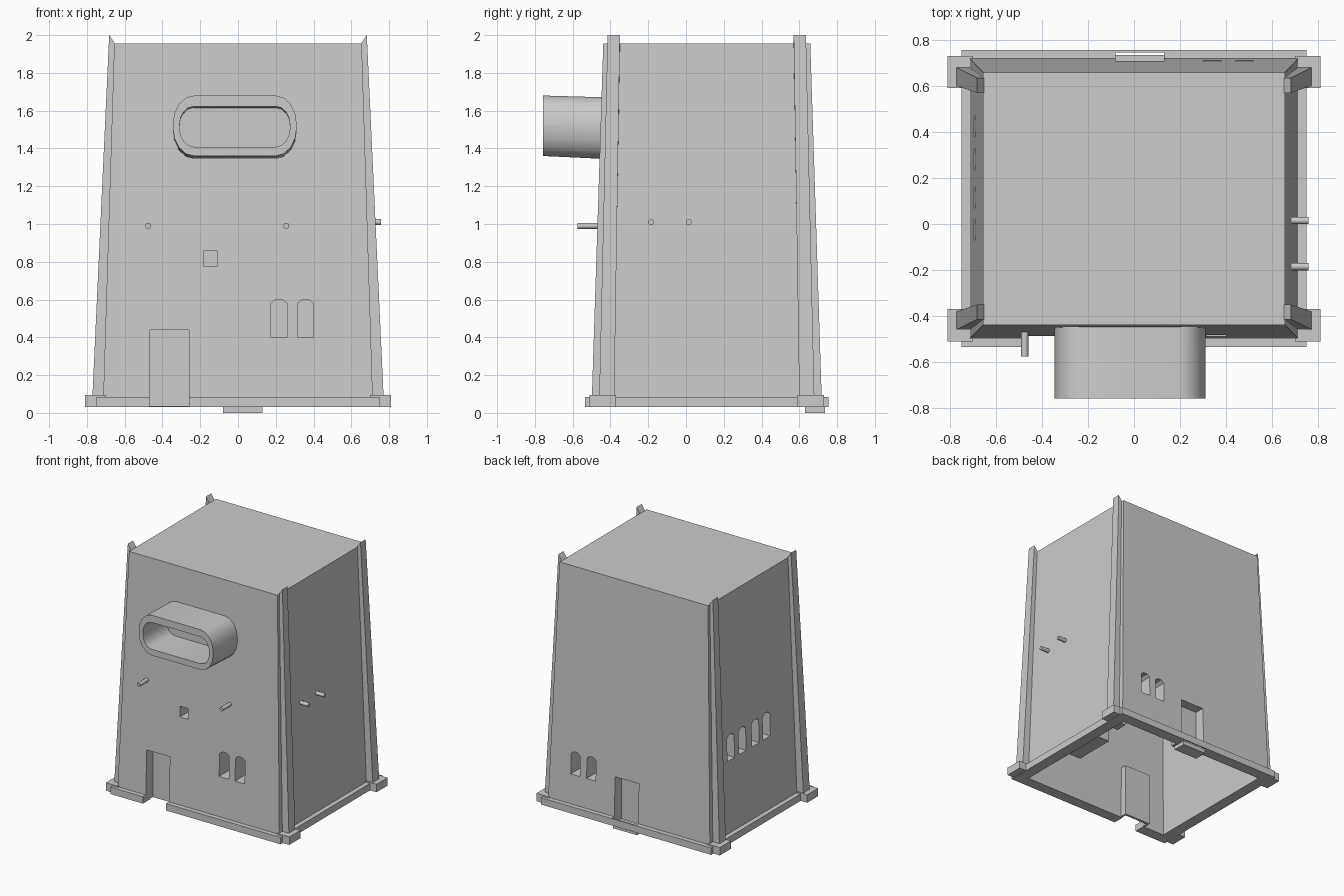
import bpy, bmesh, math
from mathutils import Vector

old = bpy.data.objects.get("Cube")
if old:
    bpy.data.objects.remove(old)

grey = bpy.data.materials.new("plain_grey")
grey.use_nodes = True
grey.diffuse_color = (0.6, 0.6, 0.6, 1)
grey.node_tree.nodes["Principled BSDF"].inputs["Base Color"].default_value = (0.6, 0.6, 0.6, 1)

MID_Y = 0.11  # centre of the tower plan


def finish(name, bm):
    bmesh.ops.recalc_face_normals(bm, faces=bm.faces)
    mesh = bpy.data.meshes.new(name)
    bm.to_mesh(mesh)
    bm.free()
    mesh.materials.append(grey)
    obj = bpy.data.objects.new(name, mesh)
    bpy.context.collection.objects.link(obj)
    return obj


def loft(name, *loops):
    """Closed solid through matching loops of points."""
    bm = bmesh.new()
    rings = [[bm.verts.new(p) for p in loop] for loop in loops]
    n = len(rings[0])
    for a, b in zip(rings, rings[1:]):
        for i in range(n):
            j = (i + 1) % n
            bm.faces.new((a[i], a[j], b[j], b[i]))
    bm.faces.new(rings[0])
    bm.faces.new(rings[-1])
    return finish(name, bm)


def rect(x0, x1, y0, y1, z):
    return [(x0, y0, z), (x1, y0, z), (x1, y1, z), (x0, y1, z)]


def box(name, x0, x1, y0, y1, z0, z1):
    return loft(name, rect(x0, x1, y0, y1, z0), rect(x0, x1, y0, y1, z1))


def plan(hx, hy, z):
    return rect(-hx, hx, MID_Y - hy, MID_Y + hy, z)


def boolean(target, tool, operation):
    mod = target.modifiers.new("bool", 'BOOLEAN')
    mod.operation, mod.solver, mod.object = operation, 'EXACT', tool
    bpy.context.view_layer.objects.active = target
    bpy.ops.object.modifier_apply(modifier=mod.name)
    bpy.data.objects.remove(tool)


def opening(u0, u1, z0, z1, wall, a, b, arch):
    """Cutter with a flat or chamfered head, running from depth a to b."""
    w = (u1 - u0) * 0.4
    c = (u0 + u1) / 2
    prof = [(u0, z0), (u1, z0), (u1, z1), (u0, z1)]
    if arch:
        prof[2:] = [(u1, z1 - .02), (c + w / 2, z1), (c - w / 2, z1), (u0, z1 - .02)]
    place = (lambda u, d, z: (d, u, z)) if wall == "x" else (lambda u, d, z: (u, d, z))
    return loft("cutter", *[[place(u, d, z) for u, z in prof] for d in (a, b)])


# Hollow tapered tower, open underneath
tower = loft("tower_walls", plan(.715, .61, .03), plan(.655, .548, 1.955))
boolean(tower, loft("cutter", plan(.665, .56, -.02), plan(.61, .50, 1.91)), 'DIFFERENCE')

# Plinth ring
plinth = box("plinth", -.75, .75, -.535, .755, .03, .085)
boolean(plinth, box("cutter", -.66, .66, -.445, .665, 0, .12), 'DIFFERENCE')

# Openings: span, sill, head, wall axis, outer depth, inner depth, arched
recesses = [
    (-.465, -.26, -.05, .44, "y", -.6, -.41, False),
    (-.18, -.11, .775, .86, "y", -.6, -.35, False),
    (.175, .26, .40, .60, "y", -.6, -.12, True),
    (.315, .40, .40, .60, "y", -.6, -.12, True),
    (-.08, .13, .03, .40, "y", .745, .63, False),
    (.30, .38, .32, .50, "y", .8, .53, True),
    (.44, .52, .32, .50, "y", .8, .53, True),
]
recesses += [(y - .045, y + .045, .65, .85, "x", -.8, -.53, True)
             for y in (.425, .28, .115, -.025)]
# Casings that close each opening on the inside
for u0, u1, z0, z1, wall, a, b, arch in recesses:
    s = math.copysign(1, b - a)
    start = (-.45 if s > 0 else .67) if wall == "y" else -.67
    boolean(tower, opening(u0 - .015, u1 + .015, max(z0 - .015, .035), z1 + .015,
                           wall, start, b + s * .02, False), 'UNION')
for r in recesses:
    boolean(tower, opening(*r), 'DIFFERENCE')
boolean(plinth, opening(*recesses[0]), 'DIFFERENCE')
boolean(plinth, opening(*recesses[4]), 'DIFFERENCE')

# Threshold under the back door
box("back_threshold", -.08, .13, .63, .735, 0, .032)

# Corner pillars with slanted tops, and their foot blocks
for sx, side in ((1, "left"), (-1, "right")):
    for sy, end in ((-1, "front"), (1, "back")):
        def pt(x, y, z):
            return (sx * x, MID_Y + sy * y, z)
        low = [pt(.69, .49, .06), pt(.772, .49, .06), pt(.772, .57, .06), pt(.69, .57, .06)]
        top = [pt(.635, .46, 1.93), pt(.682, .46, 2), pt(.682, .525, 2), pt(.635, .525, 1.93)]
        loft(f"{end}_{side}_pillar", low, top)
        xs = sorted((sx * .70, sx * .81))
        ys = sorted((MID_Y + sy * .48, MID_Y + sy * .62))
        box(f"{end}_{side}_foot", *xs, *ys, .032, .095)


# Projecting rounded window hood
def stadium(cx, cz, hx, hz, r, y):
    pts = []
    for k, (qx, qz) in enumerate(((1, 1), (-1, 1), (-1, -1), (1, -1))):
        for i in range(5):
            t = math.pi / 2 * (k + i / 4)
            pts.append((cx + qx * (hx - r) + r * math.cos(t), y,
                        cz + qz * (hz - r * 1.35) + r * 1.35 * math.sin(t)))
    return pts


hood = loft("window_hood", stadium(-.017, 1.52, .328, .16, .112, -.757),
            stadium(-.017, 1.508, .328, .163, .112, -.44))
boolean(hood, loft("cutter", stadium(-.017, 1.517, .293, .107, .075, -.8),
                   stadium(-.017, 1.508, .293, .107, .075, -.46)), 'DIFFERENCE')


# Round pegs
def peg(name, start, end):
    start, end = Vector(start), Vector(end)
    axis = end - start
    bm = bmesh.new()
    bmesh.ops.create_cone(bm, cap_ends=True, segments=8, radius1=.016, radius2=.016,
                          depth=axis.length)
    bm.transform(axis.to_track_quat('Z', 'Y').to_matrix().to_4x4())
    bmesh.ops.translate(bm, vec=(start + end) / 2, verts=bm.verts)
    return finish(name, bm)


smooth = [hood]
for i, x in enumerate((-.475, .255)):
    smooth.append(peg(f"front_peg_{i + 1}", (x, -.44, .99), (x, -.575, .99)))
for i, y in enumerate((-.185, .015)):
    smooth.append(peg(f"side_peg_{i + 1}", (.66, y, 1.01), (.757, y, 1.01)))

# Soft shading on the rounded parts only
bpy.ops.object.select_all(action='DESELECT')
for o in smooth:
    o.select_set(True)
bpy.context.view_layer.objects.active = hood
bpy.ops.object.shade_smooth_by_angle(angle=math.radians(46))
